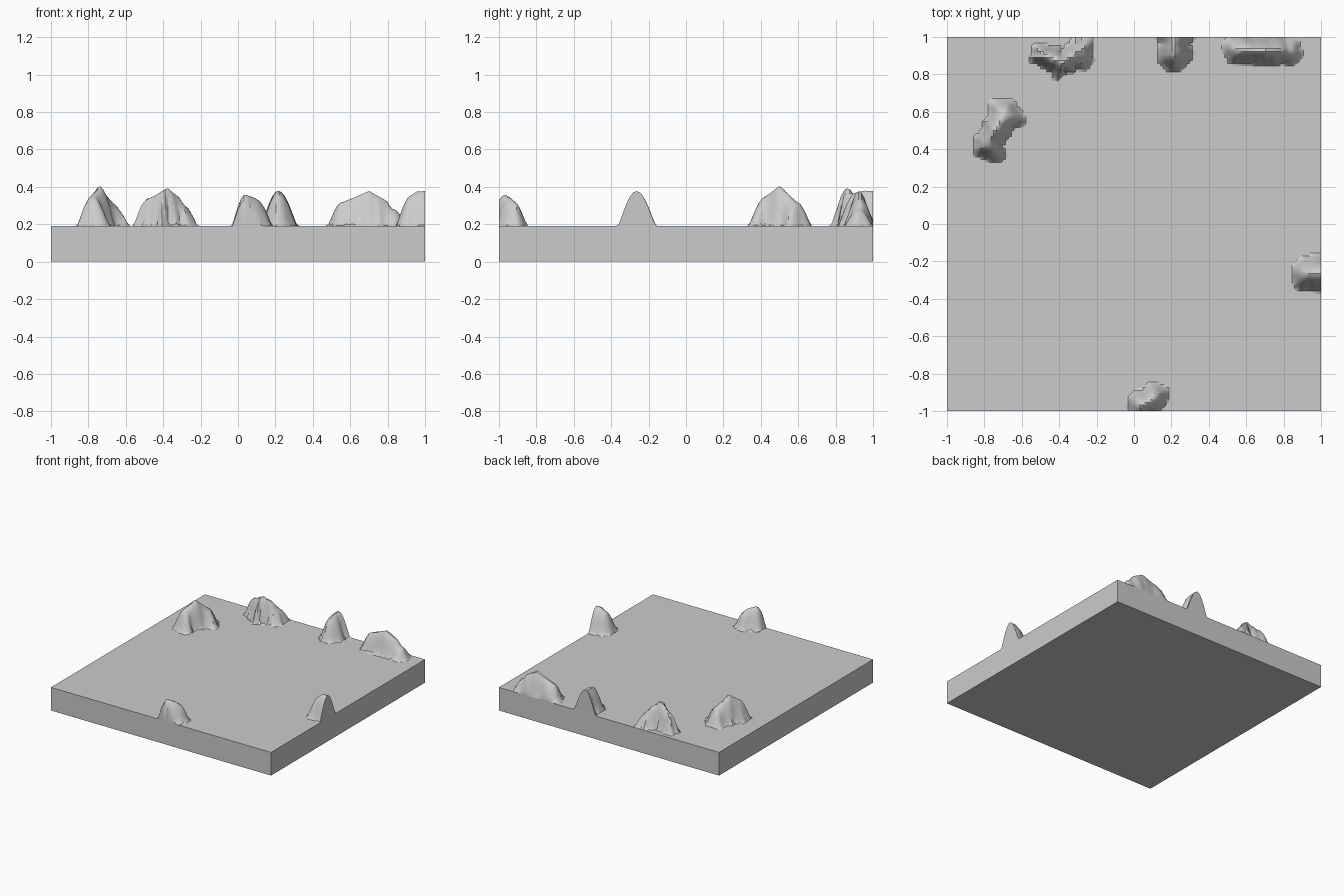
import bpy, bmesh, math
from mathutils import Vector, noise

if "Cube" in bpy.data.objects:
    bpy.data.objects.remove(bpy.data.objects["Cube"])

TOP = 0.19       # slab surface height
STEP = 1 / 64    # terrain cell size

grey = bpy.data.materials.new("stone grey")
grey.use_nodes = True
grey.diffuse_color = (0.6, 0.6, 0.6, 1)
grey.node_tree.nodes["Principled BSDF"].inputs["Base Color"].default_value = (0.6, 0.6, 0.6, 1)


def finish(bm, name):
    mesh = bpy.data.meshes.new(name)
    bm.to_mesh(mesh)
    bm.free()
    mesh.materials.append(grey)
    obj = bpy.data.objects.new(name, mesh)
    bpy.context.collection.objects.link(obj)
    return obj


def ridge_height(p, ridge, width, rough):
    """Height above the slab at p: a steep bell falling away from the ridge line."""
    best = 0
    for a, b in zip(ridge, ridge[1:]):
        start, end = Vector(a[:2]), Vector(b[:2])
        along = end - start
        t = min(max((p - start).dot(along) / along.length_squared, 0), 1)
        foot = start + along * t
        away = p - foot
        # gullies: noise that stays constant down each slope
        spot = foot + away.normalized() * 0.05
        gully = noise.noise(Vector((spot.x * 28, spot.y * 28, 0.5)))
        s = away.length / width * (1 + rough * gully)
        if s < 1:
            crest = a[2] + (b[2] - a[2]) * t - TOP
            best = max(best, crest * (1 - s * s) ** 1.35)
    return best


def hill(name, ridge, width, rough):
    # patch of terrain cells around the ridge, clipped at the slab edges
    lo, hi = [], []
    for axis in (0, 1):
        vals = [r[axis] for r in ridge]
        lo.append(max(-64, math.floor((min(vals) - width * 1.5) / STEP)))
        hi.append(min(64, math.ceil((max(vals) + width * 1.5) / STEP)))
    bm = bmesh.new()
    grid = {}
    for i in range(lo[0], hi[0] + 1):
        for j in range(lo[1], hi[1] + 1):
            p = Vector((i * STEP, j * STEP))
            grid[i, j] = bm.verts.new((p.x, p.y, TOP + ridge_height(p, ridge, width, rough)))
    for i in range(lo[0], hi[0]):
        for j in range(lo[1], hi[1]):
            cell = [grid[i, j], grid[i + 1, j], grid[i + 1, j + 1], grid[i, j + 1]]
            if max(v.co.z for v in cell) > TOP + 0.002:
                bm.faces.new(cell)
    bmesh.ops.delete(bm, geom=[v for v in bm.verts if not v.link_faces], context='VERTS')
    # cut wall where the hill meets the slab edge
    rim = [e for e in bm.edges if e.is_boundary and max(v.co.z for v in e.verts) > TOP + 0.002]
    if rim:
        made = bmesh.ops.extrude_edge_only(bm, edges=rim)["geom"]
        for v in made:
            if isinstance(v, bmesh.types.BMVert):
                v.co.z = TOP
    bmesh.ops.recalc_face_normals(bm, faces=bm.faces)
    if sum(f.normal.z for f in bm.faces) < 0:
        bmesh.ops.reverse_faces(bm, faces=bm.faces)
    obj = finish(bm, name)
    bpy.ops.object.select_all(action='DESELECT')
    obj.select_set(True)
    bpy.context.view_layer.objects.active = obj
    bpy.ops.object.shade_smooth_by_angle(angle=math.radians(35))


# ground slab
bm = bmesh.new()
bmesh.ops.create_cube(bm, size=1)
bmesh.ops.scale(bm, vec=(2, 2, TOP), verts=bm.verts)
bmesh.ops.translate(bm, vec=(0, 0, TOP / 2), verts=bm.verts)
finish(bm, "ground_slab")

# hills: ridge points are (x, y, crest height)
hill("left_hill", [(-0.78, 0.43, 0.35), (-0.74, 0.5, 0.405), (-0.69, 0.59, 0.32)], 0.085, 0.45)
hill("back_left_hill", [(-0.48, 0.9, 0.34), (-0.45, 0.89, 0.35), (-0.38, 0.865, 0.395),
                        (-0.33, 0.9, 0.355), (-0.29, 0.92, 0.3)], 0.075, 0.55)
hill("back_middle_hill", [(0.215, 0.91, 0.37), (0.215, 0.95, 0.38), (0.215, 1.05, 0.375)], 0.09, 0.3)
hill("back_right_hill", [(0.56, 0.93, 0.32), (0.61, 0.93, 0.34), (0.7, 0.925, 0.378),
                         (0.78, 0.93, 0.335), (0.83, 0.925, 0.28)], 0.075, 0.25)
hill("right_edge_hill", [(0.93, -0.265, 0.355), (0.96, -0.265, 0.375), (1.05, -0.265, 0.38)], 0.095, 0.15)
hill("front_edge_hill", [(0.04, -0.97, 0.36), (0.09, -0.94, 0.34), (0.11, -0.92, 0.32)], 0.075, 0.25)
